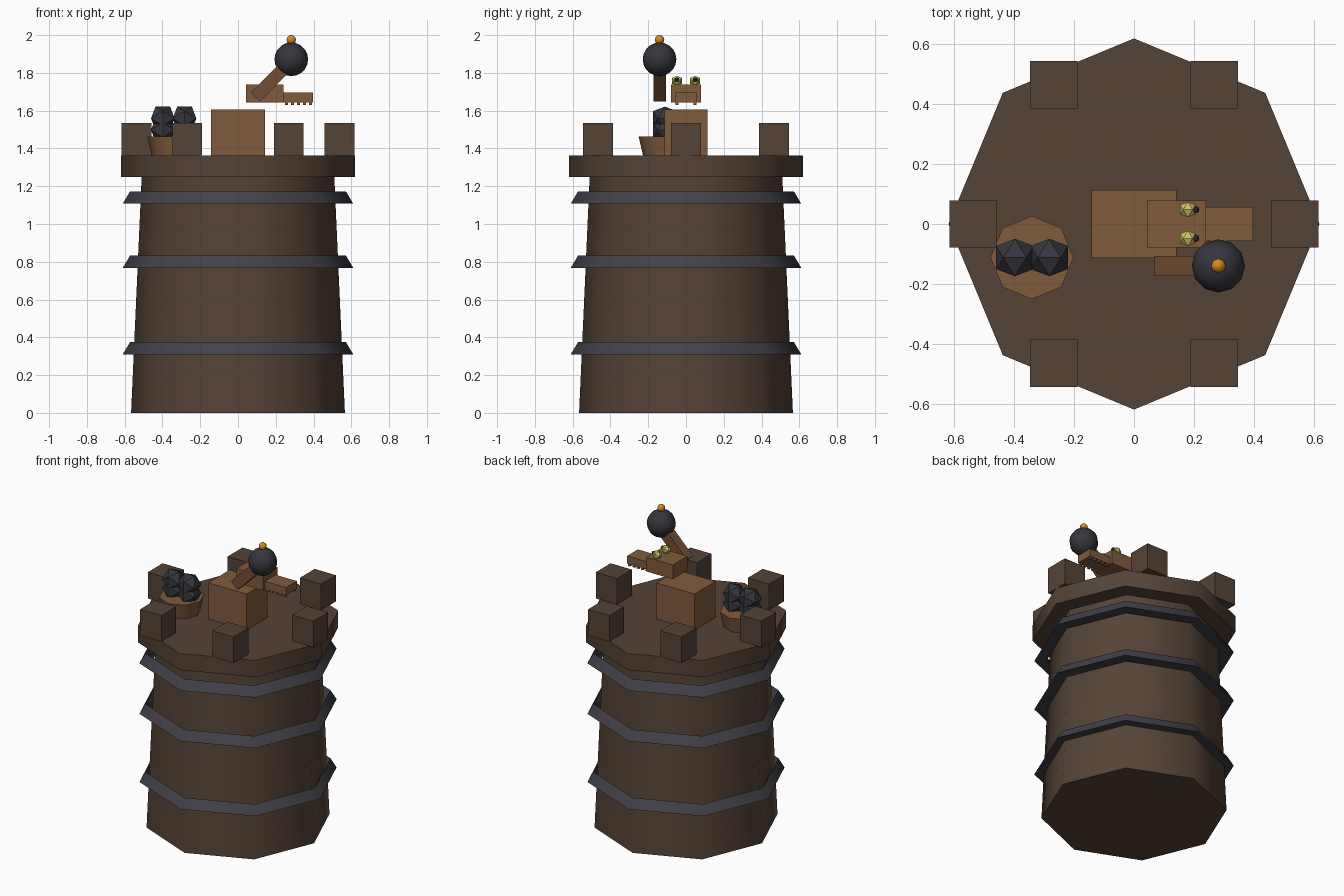
import bpy, bmesh, math
from mathutils import Vector

if "Cube" in bpy.data.objects:
    bpy.data.objects.remove(bpy.data.objects["Cube"])


def material(name, r, g, b):
    m = bpy.data.materials.new(name)
    m.use_nodes = True
    m.diffuse_color = (r, g, b, 1)
    m.node_tree.nodes["Principled BSDF"].inputs["Base Color"].default_value = (r, g, b, 1)
    return m


DARK_WOOD = material("dark wood", 0.09, 0.056, 0.037)
WOOD = material("warm wood", 0.216, 0.104, 0.046)
ARM_WOOD = material("arm wood", 0.17, 0.077, 0.034)
IRON = material("iron", 0.053, 0.053, 0.066)
COAL = material("black iron", 0.036, 0.037, 0.044)
YELLOW = material("eye yellow", 0.62, 0.56, 0.12)
ORANGE = material("fuse orange", 0.65, 0.25, 0.015)


def finish(bm, name, mat, loc=(0, 0, 0), smooth=False):
    bmesh.ops.recalc_face_normals(bm, faces=bm.faces)
    mesh = bpy.data.meshes.new(name)
    bm.to_mesh(mesh)
    bm.free()
    mesh.materials.append(mat)
    ob = bpy.data.objects.new(name, mesh)
    ob.location = loc
    bpy.context.collection.objects.link(ob)
    if smooth:
        bpy.ops.object.select_all(action="DESELECT")
        bpy.context.view_layer.objects.active = ob
        ob.select_set(True)
        bpy.ops.object.shade_smooth_by_angle(angle=math.radians(50))
    return ob


def box(name, mat, center, size):
    bm = bmesh.new()
    bmesh.ops.create_cube(bm, size=1)
    bmesh.ops.scale(bm, vec=size, verts=bm.verts)
    return finish(bm, name, mat, center)


def lathe(name, mat, profile, loc=(0, 0, 0), sides=8, closed=False):
    """Turn a (radius, height) profile around z, with end caps if it is open."""
    bm = bmesh.new()
    rings = []
    for r, z in profile:
        angles = [math.tau * i / sides for i in range(sides)]
        rings.append([bm.verts.new((r * math.cos(a), r * math.sin(a), z)) for a in angles])
    pairs = list(zip(rings, rings[1:]))
    if closed:
        pairs.append((rings[-1], rings[0]))
    else:
        bm.faces.new(rings[0])
        bm.faces.new(rings[-1])
    for a, b in pairs:
        for i in range(sides):
            j = (i + 1) % sides
            bm.faces.new((a[i], a[j], b[j], b[i]))
    return finish(bm, name, mat, loc, smooth=True)


def lump(name, mat, center, r):
    """Faceted twenty-sided ball resting on an edge."""
    phi = (1 + math.sqrt(5)) / 2
    bm = bmesh.new()
    for s in (-1, 1):
        for t in (-phi, phi):
            for co in ((s, 0, t), (0, t, s), (t, s, 0)):
                bm.verts.new(Vector(co).normalized() * r)
    bmesh.ops.convex_hull(bm, input=bm.verts)
    return finish(bm, name, mat, center)


def ball(name, mat, center, r, segments, rings):
    bm = bmesh.new()
    bmesh.ops.create_uvsphere(bm, u_segments=segments, v_segments=rings, radius=r)
    return finish(bm, name, mat, center, smooth=True)


# Tower body, deck and iron hoops
lathe("tower_body", DARK_WOOD, [(0.566, 0), (0.51, 1.25)])
lathe("tower_deck", DARK_WOOD, [(0.62, 1.25), (0.62, 1.362)])
for z in (0.31, 0.768, 1.108):
    lathe("iron_hoop", IRON, [(0.61, 0), (0.572, 0.064), (0.534, 0)], (0, 0, z), closed=True)

# Battlement blocks around the deck
for i in range(6):
    a = math.tau * i / 6
    box("battlement", DARK_WOOD, (0.537 * math.cos(a), 0.537 * math.sin(a), 1.448),
        (0.158, 0.158, 0.176))

# Crate in the middle
box("crate", WOOD, (0, 0, 1.482), (0.284, 0.226, 0.246))

# Bucket of shot
lathe("bucket", WOOD, [(0.115, 1.36), (0.139, 1.464)], (-0.341, -0.112, 0))
for x in (-0.398, -0.283):
    for z in (1.498, 1.559):
        lump("shot", COAL, (x, -0.112, z), 0.0735)

# Creature head with snout, teeth and eyes
box("head", WOOD, (0.142, 0, 1.69), (0.197, 0.157, 0.096))
box("snout", WOOD, (0.318, 0, 1.67), (0.16, 0.114, 0.052))
for side in (-1, 1):
    for i in range(5):
        box("tooth", WOOD, (0.256 + 0.032 * i, side * 0.048, 1.638), (0.016, 0.014, 0.016))
    lump("eye", YELLOW, (0.18, side * 0.048, 1.758), 0.03)
    lump("pupil", COAL, (0.206, side * 0.048, 1.764), 0.014)

# Throwing arm holding a lit round bomb
arm = box("arm", ARM_WOOD, (0.17, -0.14, 1.75), (0.22, 0.066, 0.067))
arm.rotation_euler.y = -math.pi / 4
ball("bomb", COAL, (0.282, -0.14, 1.872), 0.089, 12, 10)
ball("fuse_spark", ORANGE, (0.282, -0.14, 1.975), 0.025, 8, 6)
